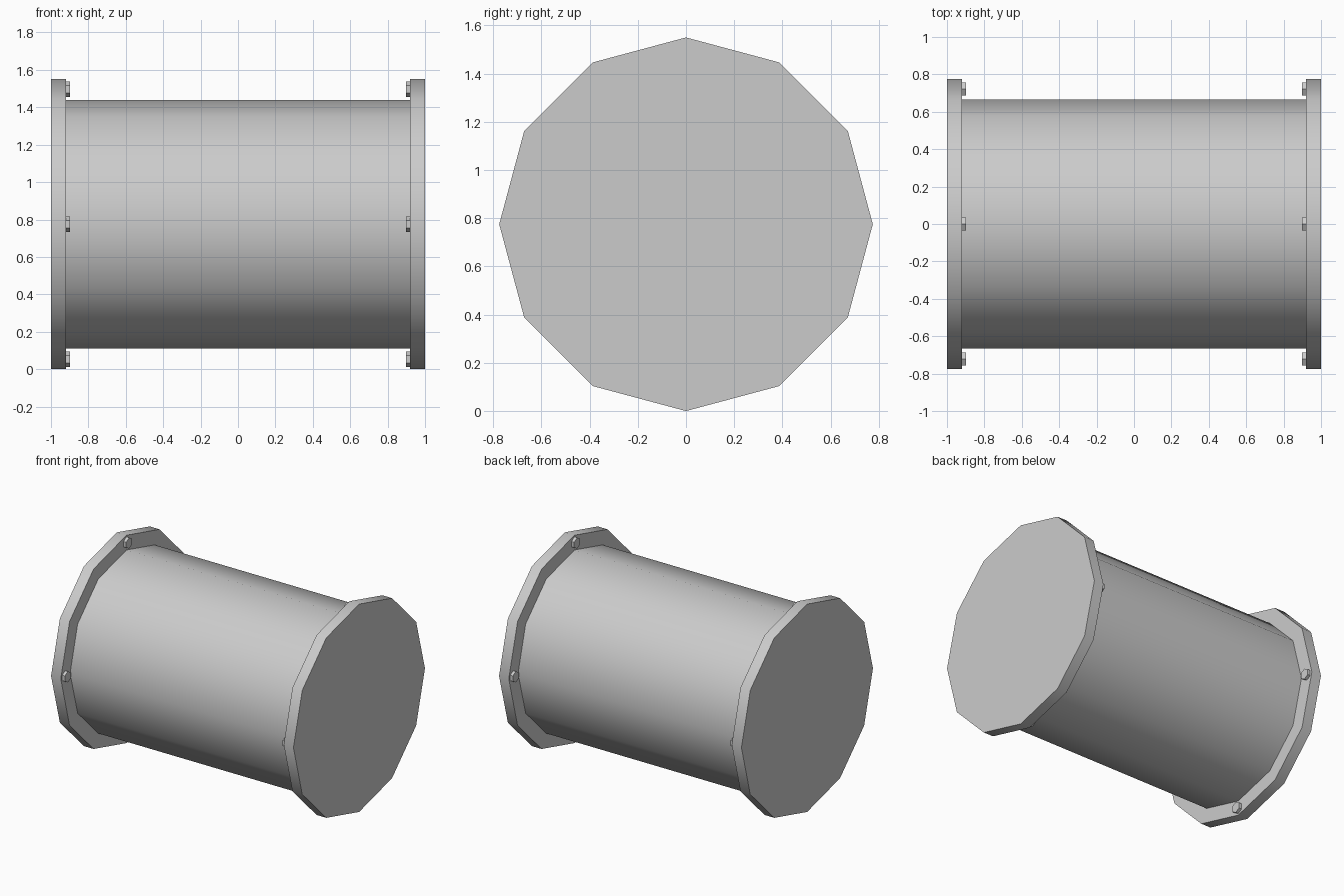
import bpy, bmesh
from math import radians, pi, sin, cos

if "Cube" in bpy.data.objects:
    bpy.data.objects.remove(bpy.data.objects["Cube"])

R_FLANGE, R_TUBE, SIDES = 0.775, 0.665, 12
X_END, X_IN = 1.0, 0.92
CZ = R_FLANGE


def finish(name, bm, angle):
    bmesh.ops.recalc_face_normals(bm, faces=bm.faces)
    mesh = bpy.data.meshes.new(name)
    bm.to_mesh(mesh)
    bm.free()
    obj = bpy.data.objects.new(name, mesh)
    bpy.context.collection.objects.link(obj)
    bpy.ops.object.select_all(action='DESELECT')
    obj.select_set(True)
    bpy.context.view_layer.objects.active = obj
    bpy.ops.object.shade_smooth_by_angle(angle=radians(angle))
    return obj


# Flanged drum: one profile turned around the x axis, capped at both ends
bm = bmesh.new()
profile = [(-X_END, R_FLANGE), (-X_IN, R_FLANGE), (-X_IN, R_TUBE),
           (X_IN, R_TUBE), (X_IN, R_FLANGE), (X_END, R_FLANGE)]
rings = []
for x, r in profile:
    angles = [2 * pi * i / SIDES for i in range(SIDES)]
    rings.append([bm.verts.new((x, r * sin(a), CZ + r * cos(a))) for a in angles])
for a, b in zip(rings, rings[1:]):
    for i in range(SIDES):
        j = (i + 1) % SIDES
        bm.faces.new((a[i], a[j], b[j], b[i]))
bm.faces.new(rings[0])
bm.faces.new(rings[-1])
finish("flanged_drum", bm, 40)


# Hexagonal bolt heads on the inner face of each flange
def bolt(name, side, turn):
    bm = bmesh.new()
    y, z = 0.722 * sin(turn), CZ + 0.722 * cos(turn)
    ends = []
    for x in (0.925, 0.898):
        ends.append([bm.verts.new((side * x, y + 0.041 * sin(k * pi / 3),
                                   z + 0.041 * cos(k * pi / 3))) for k in range(6)])
    for k in range(6):
        n = (k + 1) % 6
        bm.faces.new((ends[0][k], ends[0][n], ends[1][n], ends[1][k]))
    for end in ends:
        bm.faces.new(end)
    finish(name, bm, 30)


for side, label in ((-1, "left"), (1, "right")):
    for q in range(4):
        bolt(f"{label}_bolt_{q + 1}", side, q * pi / 2)
